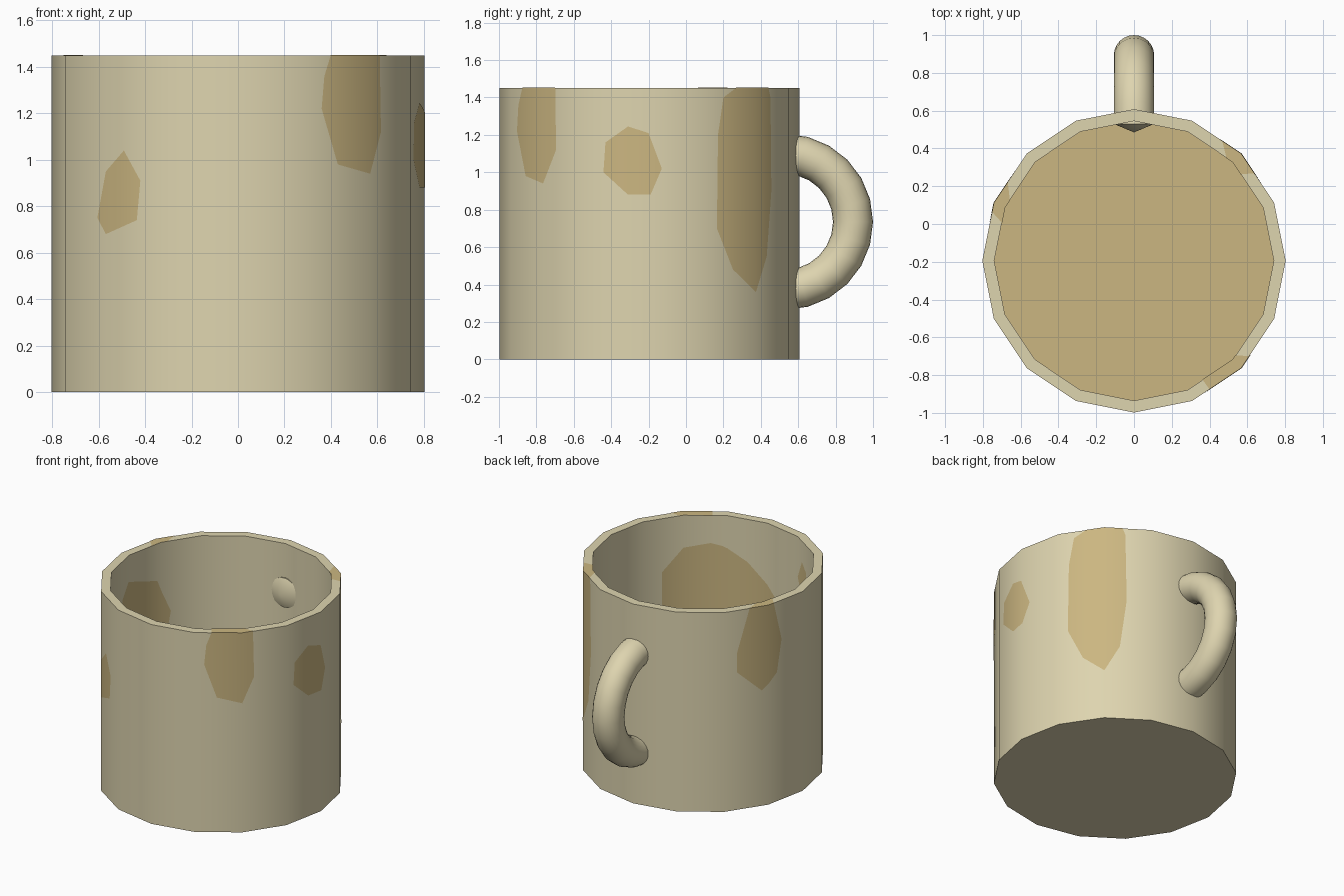
import bpy, bmesh, math
from mathutils import Vector

if "Cube" in bpy.data.objects:
    bpy.data.objects.remove(bpy.data.objects["Cube"])

R, RI, H, FLOOR, CY, N = 0.803, 0.74, 1.45, 0.06, -0.195, 16
STEP = 360 / N
RIM = R - RI
EPS = 0.002


def material(name, color):
    m = bpy.data.materials.new(name)
    m.diffuse_color = (*color, 1)
    m.use_nodes = True
    m.node_tree.nodes["Principled BSDF"].inputs["Base Color"].default_value = m.diffuse_color
    return m


CERAMIC = material("ceramic", (0.73, 0.66, 0.43))
STAIN = material("stain", (0.60, 0.47, 0.22))


def make_object(name, bm, mats):
    me = bpy.data.meshes.new(name)
    bm.to_mesh(me)
    bm.free()
    ob = bpy.data.objects.new(name, me)
    bpy.context.collection.objects.link(ob)
    for m in mats:
        me.materials.append(m)
    return ob


def smooth(ob, angle=35):
    bpy.ops.object.select_all(action='DESELECT')
    ob.select_set(True)
    bpy.context.view_layer.objects.active = ob
    bpy.ops.object.shade_smooth_by_angle(angle=math.radians(angle))


def corner(k, r):
    a = math.radians(k * STEP)
    return Vector((r * math.cos(a), r * math.sin(a) + CY, 0))


def on_ring(deg, r):
    """Point on the 16-sided ring at an angle."""
    k = math.floor(deg / STEP)
    return corner(k, r).lerp(corner(k + 1, r), deg / STEP - k)


def bridge(bm, rings):
    for a, b in zip(rings, rings[1:]):
        n = len(a)
        for i in range(n):
            j = (i + 1) % n
            bm.faces.new((a[i], a[j], b[j], b[i]))


# Mug body: outer wall, rim, inner wall, stained floor
bm = bmesh.new()
rings = [[bm.verts.new(corner(k, r) + Vector((0, 0, z))) for k in range(N)]
         for r, z in ((R, 0), (R, H), (RI, H), (RI, FLOOR))]
bridge(bm, rings)
bm.faces.new(rings[0][::-1])
bm.faces.new(rings[-1]).material_index = 1
smooth(make_object("mug_body", bm, [CERAMIC, STAIN]))

# Handle: tube swept along a half circle, ends poking through the wall
bm = bmesh.new()
HY, HZ, HR, TUBE, SIDES, SEGS = 0.53, 0.735, 0.363, 0.107, 24, 12
rings = []
for i in range(SEGS + 1):
    a = math.radians(-90 + 180 * i / SEGS)
    out = Vector((0, math.cos(a), math.sin(a)))
    mid = Vector((0, HY, HZ)) + out * HR
    rings.append([bm.verts.new(mid + TUBE * (out * math.cos(t) + Vector((math.sin(t), 0, 0))))
                  for t in (2 * math.pi * s / SIDES for s in range(SIDES))])
bridge(bm, rings)
for ring, z in ((rings[0], HZ - HR), (rings[-1], HZ + HR)):
    tip = bm.verts.new((0, 0.485, z))
    for i in range(SIDES):
        bm.faces.new((ring[i], ring[(i + 1) % SIDES], tip))
bmesh.ops.recalc_face_normals(bm, faces=bm.faces)
smooth(make_object("handle", bm, [CERAMIC]), 40)


def stain(name, outline):
    """Wrap an (angle, travel) outline up the outer wall, over the rim and down inside."""
    bm = bmesh.new()
    f = bm.faces.new([bm.verts.new((a, t, 0)) for a, t in outline])
    f.normal_update()
    if f.normal.z < 0:
        f.normal_flip()
    cuts = [((k * STEP, 0, 0), (1, 0, 0)) for k in range(-N, N + 1)]
    cuts += [((0, H, 0), (0, 1, 0)), ((0, H + RIM, 0), (0, 1, 0))]
    for co, no in cuts:
        bmesh.ops.bisect_plane(bm, geom=bm.verts[:] + bm.edges[:] + bm.faces[:],
                               dist=1e-5, plane_co=co, plane_no=no)
    for v in bm.verts:
        a, t, _ = v.co
        if t <= H:
            r, z = R + EPS, t
        elif t < H + RIM:
            r, z = R - (t - H), H + EPS
        else:
            r, z = RI - EPS, H - (t - H - RIM)
        if abs(t - H) < 1e-4 or abs(t - H - RIM) < 1e-4:
            z = H + EPS
        v.co = on_ring(a, r) + Vector((0, 0, z))
    for f in bm.faces:
        f.smooth = True
    me = make_object(name, bm, [STAIN]).data
    # Rounded normals so the patch shades like the wall beneath it
    normals = [None] * len(me.loops)
    for p in me.polygons:
        for li in p.loop_indices:
            co = me.vertices[me.loops[li].vertex_index].co
            rad = Vector((co.x, co.y - CY, 0)).normalized()
            normals[li] = p.normal if abs(p.normal.z) > 0.7 else (
                rad if rad.dot(p.normal) > 0 else -rad)
    me.normals_split_custom_set([tuple(n) for n in normals])


# Outer stains
T = H + RIM
stain("stain_front_left", [(-128.3, 1.04), (-135, 0.95), (-139.7, 0.75), (-135, 0.68),
                           (-123.5, 0.74), (-122.2, 0.91)])
stain("stain_front_right", [(-60, T), (-59.5, H), (-62, 1.36), (-63, 1.22), (-57, 0.98),
                            (-45, 0.94), (-39, 1.12), (-39.5, H), (-43, T)])
stain("stain_right", [(-8.4, 1.245), (-17.2, 1.16), (-18, 1.0), (-8.4, 0.88),
                      (0.4, 0.88), (4.8, 1.02), (-0.4, 1.21)])
stain("stain_back_right", [(39, T), (36, H), (30, 1.4), (27.5, 1.2), (27, 0.7), (34.4, 0.48),
                           (45, 0.36), (52.4, 0.55), (55.6, 0.9), (55, 1.4), (53.7, H), (48, T)])
stain("stain_back_left", [(154, T), (148, H), (141.5, 1.14), (141.5, 1.0), (154, 0.84),
                          (163, 0.94), (166, 1.17), (161, H), (164, T)])


# Inner stains, measured as depth below the rim
def inner_stain(name, pts):
    stain(name, [(a, T + d) for a, d in pts])


inner_stain("stain_inside_front", [(-59, 0.2), (-45, 0.235), (-33, 0.39), (-33, 0.8), (-45, 1.38),
                                   (-80, 1.38), (-98, 0.8), (-96, 0.52), (-79, 0.31), (-65, 0.22)])
inner_stain("stain_inside_small", [(-119, 0.15), (-113, 0.29), (-116, 0.35), (-124, 0.33), (-125, 0.2)])
inner_stain("stain_inside_left", [(189, 0.28), (181, 0.19), (160, 0.27), (152, 0.51),
                                  (154, 0.65), (168, 0.75), (187, 0.6)])
